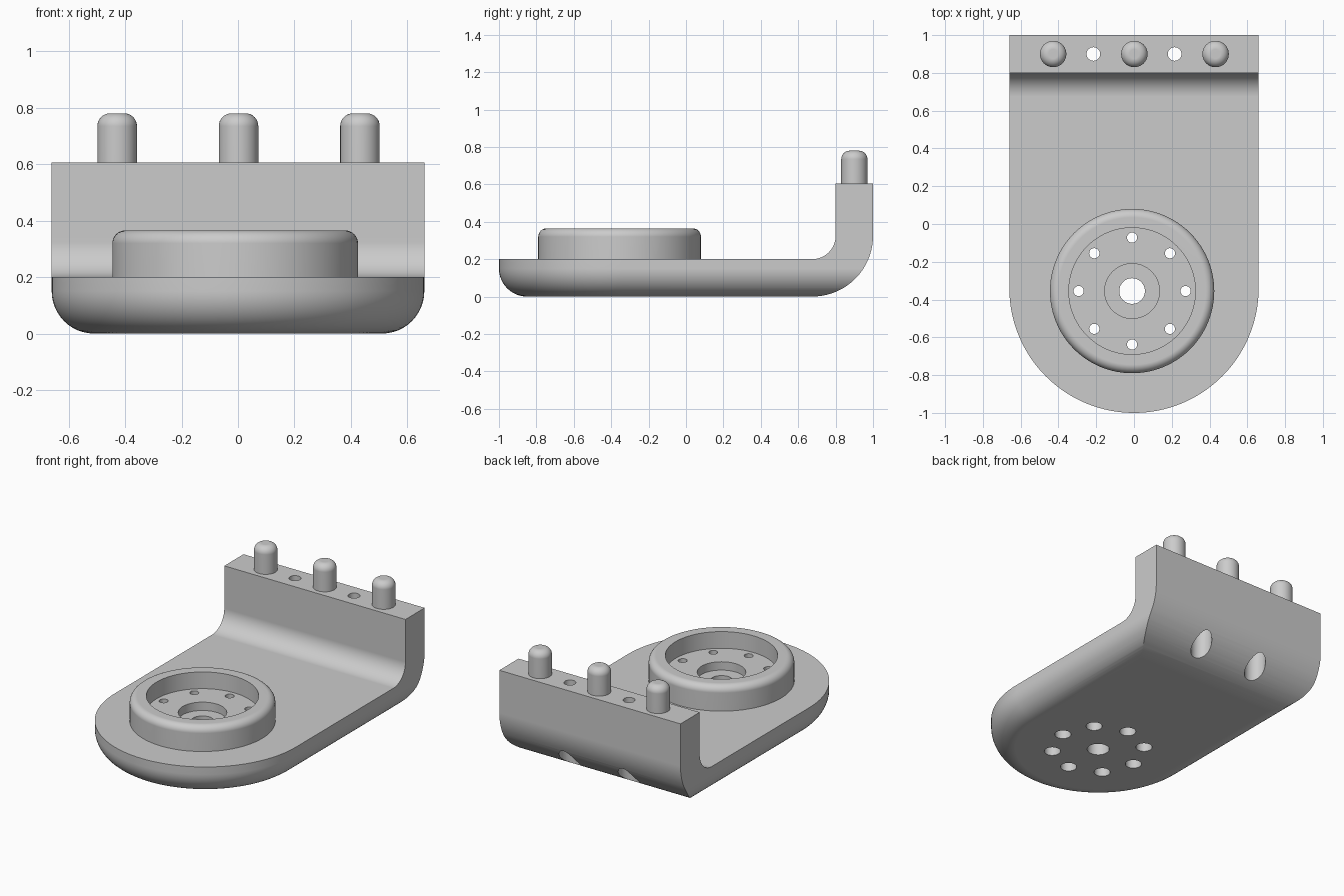
import bpy, bmesh, math
from mathutils import Vector

if "Cube" in bpy.data.objects:
    bpy.data.objects.remove(bpy.data.objects["Cube"], do_unlink=True)

GREY = (0.6, 0.6, 0.6, 1)
metal = bpy.data.materials.new("plain grey")
metal.use_nodes = True
metal.diffuse_color = GREY
metal.node_tree.nodes["Principled BSDF"].inputs["Base Color"].default_value = GREY

HUB_X, HUB_Y = -0.01, -0.355
WALL_Y, PITCH = 0.9, 0.43


def arc(cx, cy, r, start, end, steps):
    """Points on an arc, angles in degrees."""
    angles = [math.radians(start + (end - start) * i / steps) for i in range(steps + 1)]
    return [(cx + r * math.cos(a), cy + r * math.sin(a)) for a in angles]


def bridge(bm, a, b):
    """Quads between two closed loops of vertices."""
    for i in range(len(a)):
        j = (i + 1) % len(a)
        bm.faces.new((a[i], a[j], b[j], b[i]))


def lathe(bm, profile, x, y, sides, ring=False):
    """Turn (radius, z) points about a vertical axis; capped, or closed as a ring."""
    loops = []
    for r, z in profile:
        loops.append([bm.verts.new((x + px, y + py, z))
                      for px, py in arc(0, 0, r, 0, 360, sides)[:-1]])
    for a, b in zip(loops, loops[1:]):
        bridge(bm, a, b)
    if ring:
        bridge(bm, loops[-1], loops[0])
    else:
        bm.faces.new(loops[0])
        bm.faces.new(loops[-1])


def finish(bm, name):
    bmesh.ops.recalc_face_normals(bm, faces=bm.faces)
    mesh = bpy.data.meshes.new(name)
    bm.to_mesh(mesh)
    bm.free()
    obj = bpy.data.objects.new(name, mesh)
    bpy.context.collection.objects.link(obj)
    mesh.materials.append(metal)
    return obj


def select(obj):
    bpy.ops.object.select_all(action="DESELECT")
    obj.select_set(True)
    bpy.context.view_layer.objects.active = obj


def boolean(obj, tool, operation):
    select(obj)
    mod = obj.modifiers.new("cut", "BOOLEAN")
    mod.object, mod.operation, mod.solver = tool, operation, "EXACT"
    bpy.ops.object.modifier_apply(modifier=mod.name)


def smooth(obj):
    select(obj)
    bpy.ops.object.shade_smooth_by_angle(angle=math.radians(32))
    mod = obj.modifiers.new("even shading", "WEIGHTED_NORMAL")
    mod.keep_sharp = True


# Bent bracket: L-shaped side profile extruded across the width
profile = [(-1.1, 0)] + arc(0.675, 0.325, 0.325, -90, 0, 20)
profile += [(1, 0.605), (0.8, 0.605)]
profile += arc(0.675, 0.325, 0.125, 0, -90, 16) + [(-1.1, 0.2)]
bm = bmesh.new()
face = bm.faces.new([bm.verts.new((-0.75, y, z)) for y, z in profile])
ext = bmesh.ops.extrude_face_region(bm, geom=[face])
bmesh.ops.translate(bm, vec=Vector((1.5, 0, 0)),
                    verts=[v for v in ext["geom"] if isinstance(v, bmesh.types.BMVert)])
bracket = finish(bm, "bent_bracket")

# Envelope: round-ended outline with a rounded bottom edge
bm = bmesh.new()
loops = []
for r, z in arc(0.51, 0.15, 0.15, -90, 0, 12) + [(0.66, 0.8)]:
    outline = arc(0, -0.34, r, 180, 360, 64) + [(r, 1.2), (-r, 1.2)]
    loops.append([bm.verts.new((x, y, z)) for x, y in outline])
for a, b in zip(loops, loops[1:]):
    bridge(bm, a, b)
bm.faces.new(loops[0])
bm.faces.new(loops[-1])
envelope = finish(bm, "envelope_cutter")
boolean(bracket, envelope, "INTERSECT")

# Raised hub with a recessed floor and a central counterbore
bm = bmesh.new()
hub_profile = [(0.435, 0.17)] + arc(0.39, 0.32, 0.045, 0, 90, 8)
hub_profile += [(0.335, 0.365), (0.335, 0.255), (0.145, 0.255), (0.145, 0.17)]
lathe(bm, hub_profile, HUB_X, HUB_Y, 96, ring=True)
hub = finish(bm, "hub_ring")

# Holes: centre bore, bolt circle and wall holes, stepped wider below
bm = bmesh.new()
lathe(bm, [(0.068, -0.1), (0.068, 0.5)], HUB_X, HUB_Y, 32)
for x, y in arc(HUB_X, HUB_Y, 0.283, 0, 360, 8)[:-1]:
    lathe(bm, [(0.05, -0.1), (0.05, 0.12), (0.027, 0.12), (0.027, 0.5)], x, y, 24)
for side in (-1, 1):
    lathe(bm, [(0.065, -0.1), (0.065, 0.35), (0.036, 0.35), (0.036, 0.8)],
          side * PITCH / 2, WALL_Y, 32)
holes = finish(bm, "hole_cutter")
for part in (bracket, hub):
    boolean(part, holes, "DIFFERENCE")
    smooth(part)

# Round-topped pegs on the wall
for name, i in (("right_peg", -1), ("middle_peg", 0), ("left_peg", 1)):
    bm = bmesh.new()
    lathe(bm, [(0.07, 0.57)] + arc(0.025, 0.735, 0.045, 0, 90, 8),
          i * PITCH + 0.002, WALL_Y, 40)
    smooth(finish(bm, name))

for tool in (envelope, holes):
    bpy.data.objects.remove(tool, do_unlink=True)
